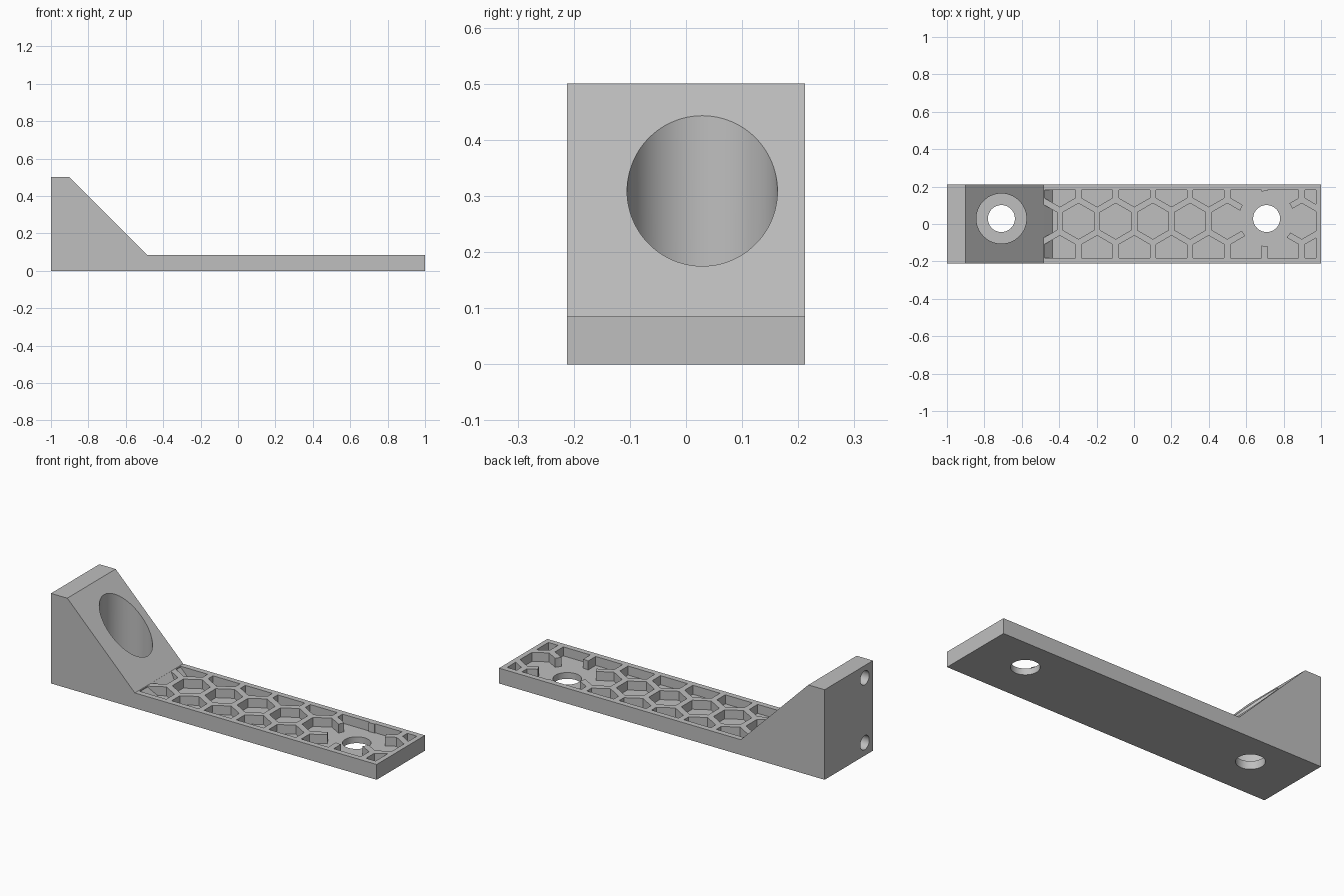
import bpy
import bmesh
from math import radians, sqrt, pi
from mathutils import Matrix, Vector

default = bpy.data.objects.get("Cube")
if default:
    bpy.data.objects.remove(default, do_unlink=True)

# Main dimensions
HALF_W = 0.212
BASE_TOP = 0.085
FLOOR = 0.035
SLOPE_X = -0.485
HOLE_X, HOLE_Y, HOLE_R = 0.709, 0.029, 0.072
PITCH, RIB = 0.199, 0.033
HEX_X, HEX_Y = 0.698, 0.015


def make_object(name, bm):
    bmesh.ops.recalc_face_normals(bm, faces=bm.faces)
    mesh = bpy.data.meshes.new(name)
    bm.to_mesh(mesh)
    bm.free()
    obj = bpy.data.objects.new(name, mesh)
    bpy.context.collection.objects.link(obj)
    return obj


def extrude_profile(name, profile, half_width):
    """Extrude an x-z outline along y."""
    bm = bmesh.new()
    face = bm.faces.new([bm.verts.new((x, -half_width, z)) for x, z in profile])
    grown = bmesh.ops.extrude_face_region(bm, geom=[face])["geom"]
    verts = [v for v in grown if isinstance(v, bmesh.types.BMVert)]
    bmesh.ops.translate(bm, verts=verts, vec=(0, 2 * half_width, 0))
    return make_object(name, bm)


def add_prism(bm, centre, radius, depth, sides, rotation=Matrix()):
    bmesh.ops.create_cone(bm, cap_ends=True, segments=sides, radius1=radius,
                          radius2=radius, depth=depth,
                          matrix=Matrix.Translation(Vector(centre)) @ rotation)


def cylinder(name, x, y, radius, bottom, top):
    bm = bmesh.new()
    add_prism(bm, (x, y, (bottom + top) / 2), radius, top - bottom, 96)
    return make_object(name, bm)


def boolean(target, tool, operation):
    """Apply a boolean and discard the tool."""
    tool.hide_render = True
    mod = target.modifiers.new("cut", "BOOLEAN")
    mod.operation = operation
    mod.solver = "EXACT"
    mod.object = tool
    bpy.context.view_layer.objects.active = target
    bpy.ops.object.modifier_apply(modifier=mod.name)
    bpy.data.objects.remove(tool, do_unlink=True)


# Bracket body: long base with a sloped block at one end
body = extrude_profile("bracket_body", [
    (-1, 0), (1, 0), (1, BASE_TOP), (SLOPE_X, BASE_TOP), (-0.9, 0.5), (-1, 0.5)],
    HALF_W)

# Honeycomb cells, with the outer rows shifted by half a cell
bm = bmesh.new()
cell_radius = (PITCH - RIB) / sqrt(3)
for row in (-1, 0, 1):
    for col in range(-7, 3):
        x = HEX_X + (col + 0.5 * abs(row)) * PITCH
        y = HEX_Y + row * PITCH * sqrt(3) / 2
        add_prism(bm, (x, y, 0.1), cell_radius, 0.3, 6)
# Make the cells point along y
for v in bm.verts:
    v.co.z = max(v.co.z, -0.05)
cells = make_object("honeycomb_cutter", bm)

# Clear the ribs around the screw hole, then limit the cells to the pocket
boolean(cells, cylinder("clearance_cutter", HOLE_X, HOLE_Y, 0.147, -0.06, 0.27), "UNION")
pocket = extrude_profile("pocket_cutter", [
    (SLOPE_X + BASE_TOP - FLOOR, FLOOR), (0.972, FLOOR), (0.972, 0.15),
    (SLOPE_X + 0.03, 0.15), (SLOPE_X + 0.0005, BASE_TOP)], 0.181)
boolean(cells, pocket, "INTERSECT")
boolean(body, cells, "DIFFERENCE")

# Screw holes through the base and the counterbore in the slope
for side in (-1, 1):
    boolean(body, cylinder("hole_cutter", side * HOLE_X, HOLE_Y, HOLE_R, -0.1, 0.2),
            "DIFFERENCE")
boolean(body, cylinder("counterbore_cutter", -HOLE_X, HOLE_Y, 0.134, 0.045, 0.7),
        "DIFFERENCE")

# Two blind holes in the end face
for z in (0.072, 0.432):
    bm = bmesh.new()
    add_prism(bm, (-1, -0.14, z), 0.039, 0.24, 48, Matrix.Rotation(pi / 2, 4, "Y"))
    boolean(body, make_object("end_hole_cutter", bm), "DIFFERENCE")

# Plain grey finish
grey = bpy.data.materials.new("light_grey")
grey.use_nodes = True
colour = (0.52, 0.52, 0.52, 1)
grey.diffuse_color = colour
grey.node_tree.nodes["Principled BSDF"].inputs["Base Color"].default_value = colour
body.data.materials.clear()
body.data.materials.append(grey)

bpy.ops.object.select_all(action="DESELECT")
body.select_set(True)
bpy.context.view_layer.objects.active = body
bpy.ops.object.shade_smooth_by_angle(angle=radians(30))
